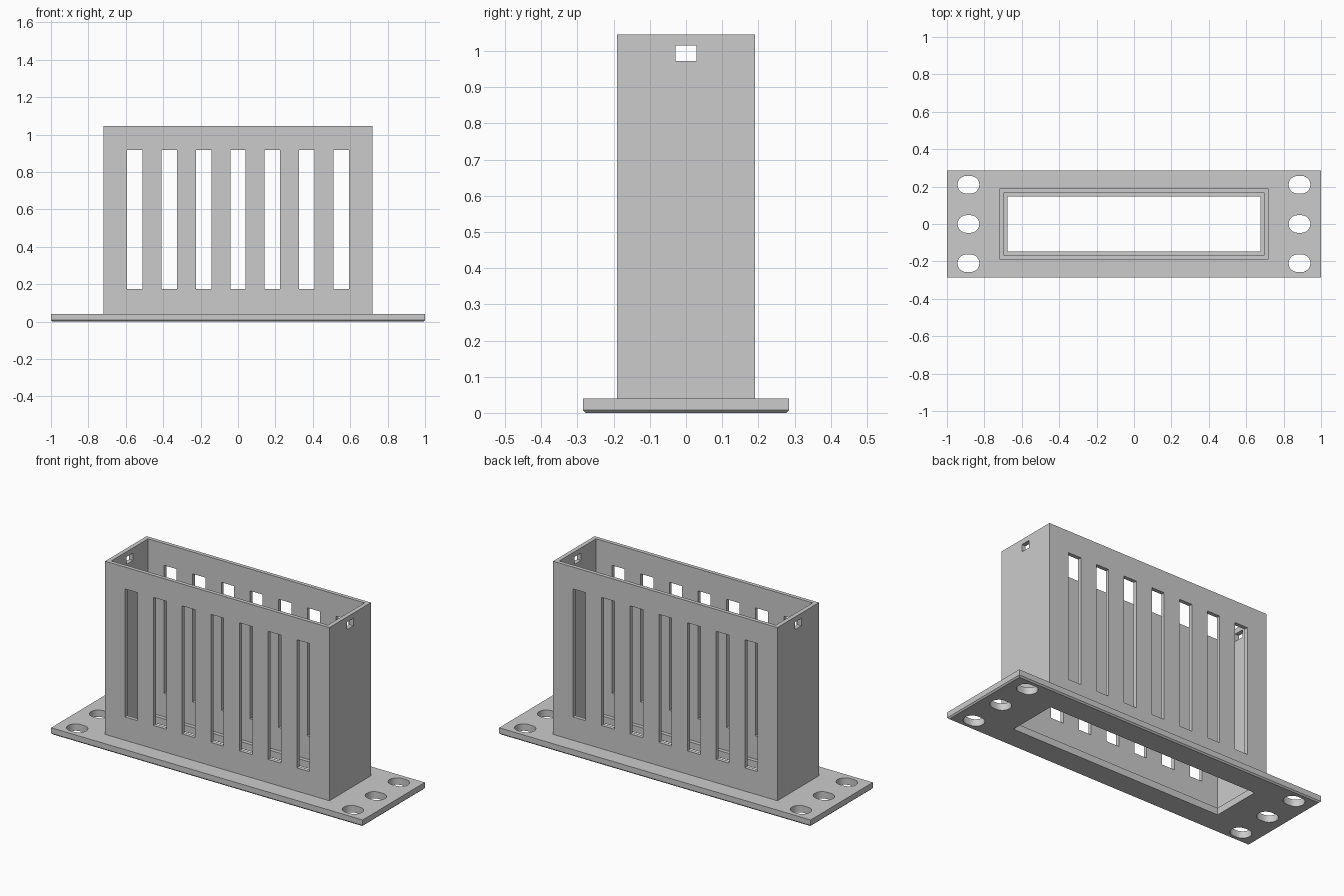
import bpy, bmesh, math

default = bpy.data.objects.get("Cube")
if default:
    bpy.data.objects.remove(default, do_unlink=True)

grey = bpy.data.materials.new("light grey")
grey.use_nodes = True
COLOUR = (0.6, 0.6, 0.6, 1)
grey.diffuse_color = COLOUR
grey.node_tree.nodes["Principled BSDF"].inputs["Base Color"].default_value = COLOUR

PLATE_TOP, TOP = 0.04, 1.045


def add_object(name, bm):
    bmesh.ops.recalc_face_normals(bm, faces=bm.faces)
    mesh = bpy.data.meshes.new(name)
    bm.to_mesh(mesh)
    bm.free()
    mesh.materials.append(grey)
    obj = bpy.data.objects.new(name, mesh)
    bpy.context.collection.objects.link(obj)
    return obj


def box(name, x, y, z, chamfer=0):
    """Box from (low, high) ranges, with optional chamfer round its bottom."""
    bm = bmesh.new()
    bmesh.ops.create_cube(bm, size=1)
    for v in bm.verts:
        v.co = [r[0] if c < 0 else r[1] for c, r in zip(v.co, (x, y, z))]
    if chamfer:
        edges = [e for e in bm.edges if all(v.co.z == z[0] for v in e.verts)]
        bmesh.ops.bevel(bm, geom=edges, offset=chamfer, segments=1, affect='EDGES')
    return add_object(name, bm)


def oval(name, cx, cy, half_length, radius, steps=16):
    """Upright prism with a rounded slot outline."""
    bm = bmesh.new()
    ring = []
    for side in (1, -1):
        for i in range(steps + 1):
            a = math.pi * (i / steps - 0.5)
            ring.append(bm.verts.new((
                cx + side * (half_length - radius + radius * math.cos(a)),
                cy + side * radius * math.sin(a), -0.1)))
    base = bm.faces.new(ring)
    side = bmesh.ops.extrude_face_region(bm, geom=[base])
    top = [g for g in side["geom"] if isinstance(g, bmesh.types.BMVert)]
    bmesh.ops.translate(bm, verts=top, vec=(0, 0, 0.3))
    return add_object(name, bm)


def combine(target, tool, operation):
    mod = target.modifiers.new(tool.name, 'BOOLEAN')
    mod.operation, mod.solver, mod.object = operation, 'EXACT', tool
    tool.hide_render = True
    tools.append(tool)


tools = []

# Mounting plate joined to the rectangular housing
body = box("vented_housing", (-1, 1), (-0.285, 0.285), (0, PLATE_TOP), chamfer=0.008)
combine(body, box("housing_block", (-0.72, 0.72), (-0.19, 0.19), (0.02, TOP)), 'UNION')

# Cavity and the narrower opening that leaves a ledge in the plate
cuts = [
    box("cavity", (-0.695, 0.695), (-0.168, 0.168), (PLATE_TOP, 1.2)),
    box("base_opening", (-0.677, 0.677), (-0.146, 0.146), (-0.1, 0.1)),
    box("side_hole", (-0.8, 0.8), (-0.029, 0.029), (0.972, 1.015)),
]

# Seven vent slots through front and back walls
for i in range(-3, 4):
    cx = i * 0.184
    cuts.append(box("vent_slot", (cx - 0.041, cx + 0.041), (-0.25, 0.25), (0.175, 0.918)))

# Three oval mounting holes at each end of the plate
for sx in (-1, 1):
    for cy in (-0.21, 0, 0.21):
        cuts.append(oval("mounting_hole", sx * 0.885, cy, 0.058, 0.047))

for cut in cuts:
    combine(body, cut, 'DIFFERENCE')

# Bake the result and drop the cutters
bpy.context.view_layer.update()
depsgraph = bpy.context.evaluated_depsgraph_get()
result = bpy.data.meshes.new_from_object(body.evaluated_get(depsgraph))
body.modifiers.clear()
body.data = result
result.materials.clear()
result.materials.append(grey)
for tool in tools:
    bpy.data.objects.remove(tool, do_unlink=True)

# Smooth the oval hole walls, keep everything else crisp
bpy.context.view_layer.objects.active = body
body.select_set(True)
bpy.ops.object.shade_smooth_by_angle(angle=math.radians(30))
